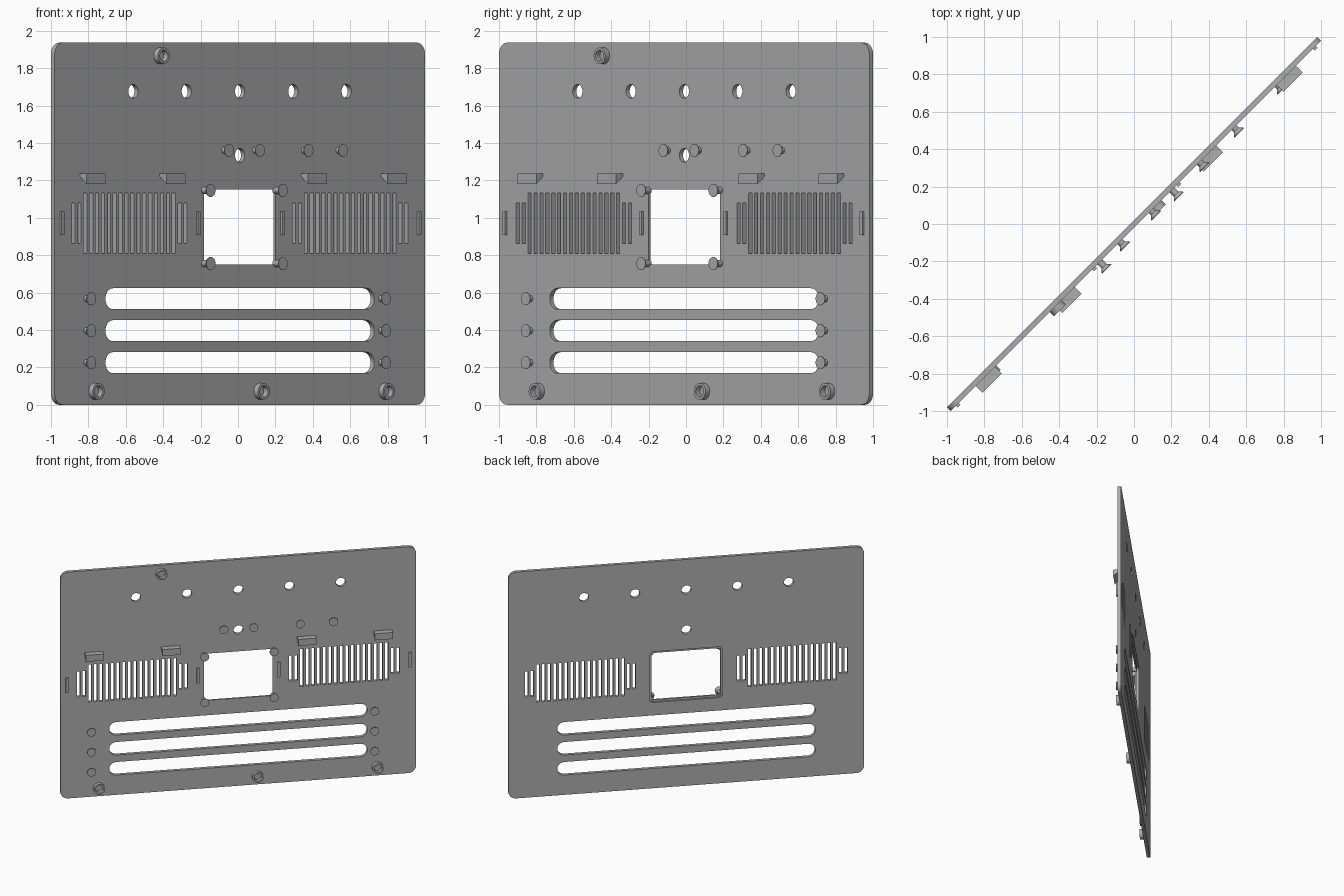
import bpy, bmesh, math

cube = bpy.data.objects.get("Cube")
if cube:
    bpy.data.objects.remove(cube, do_unlink=True)

GREY = (0.42, 0.42, 0.42, 1)
mat = bpy.data.materials.new("plain grey")
mat.use_nodes = True
mat.diffuse_color = GREY
mat.node_tree.nodes["Principled BSDF"].inputs["Base Color"].default_value = GREY

HALF = 0.014      # half the panel thickness
TURN = math.radians(45)


def outline(cx, cz, hw, hh, r=0.0, seg=8):
    """Rounded rectangle as (x, z) points, counter-clockwise."""
    if r == 0:
        return [(cx + a * hw, cz + b * hh) for a, b in ((1, 1), (-1, 1), (-1, -1), (1, -1))]
    pts = []
    for q, (a, b) in enumerate(((1, 1), (-1, 1), (-1, -1), (1, -1))):
        for i in range(seg + 1):
            t = math.pi / 2 * (q + i / seg)
            p = (cx + a * (hw - r) + r * math.cos(t), cz + b * (hh - r) + r * math.sin(t))
            if not pts or math.dist(p, pts[-1]) > 1e-5:
                pts.append(p)
    if math.dist(pts[0], pts[-1]) < 1e-5:
        pts.pop()
    return pts


def prism(bm, pts, n0, n1):
    """Extrude an (x, z) outline along the panel normal (-y)."""
    face = bm.faces.new([bm.verts.new((x, -n0, z)) for x, z in pts])
    new = bmesh.ops.extrude_face_region(bm, geom=[face])["geom"]
    verts = [v for v in new if isinstance(v, bmesh.types.BMVert)]
    bmesh.ops.translate(bm, verts=verts, vec=(0, n0 - n1, 0))


def lathe(bm, cx, cz, profile, seg=24):
    """Revolve (radius, height) points about the panel normal."""
    rings = []
    for r, n in profile:
        rings.append([bm.verts.new((cx + r * math.cos(2 * math.pi * i / seg), -n,
                                    cz + r * math.sin(2 * math.pi * i / seg)))
                      for i in range(seg)])
    for a, b in zip(rings, rings[1:]):
        for i in range(seg):
            j = (i + 1) % seg
            bm.faces.new((a[i], a[j], b[j], b[i]))
    return rings


def make(name, bm, smooth=False):
    bmesh.ops.recalc_face_normals(bm, faces=bm.faces[:])
    me = bpy.data.meshes.new(name)
    bm.to_mesh(me)
    bm.free()
    me.materials.append(mat)
    ob = bpy.data.objects.new(name, me)
    ob.rotation_euler.z = TURN
    bpy.context.collection.objects.link(ob)
    if smooth:
        smooth_shade(ob)
    return ob


def smooth_shade(ob):
    bpy.ops.object.select_all(action='DESELECT')
    ob.select_set(True)
    bpy.context.view_layer.objects.active = ob
    bpy.ops.object.shade_smooth_by_angle(angle=math.radians(30))


# Panel blank
bm = bmesh.new()
prism(bm, outline(0, 0.968, 1.4, 0.968, 0.06), -HALF, HALF)
panel = make("panel", bm)

# Openings that go straight through
bm = bmesh.new()
cuts = [outline(0, 0.95, 0.27, 0.2)]
cuts += [outline(0.403 * i, 1.676, 0.037, 0.037, 0.037) for i in range(-2, 3)]
cuts.append(outline(0, 1.334, 0.037, 0.037, 0.037))
SLOT_ROWS = (0.225, 0.396, 0.567)
cuts += [outline(0, z, 1.016, 0.056, 0.056) for z in SLOT_ROWS]
for side in (-1, 1):
    for i in range(20):
        tall = 2 <= i < 18
        cuts.append(outline(side * 0.834 + (i - 9.5) * 0.0446, 0.97, 0.012,
                            0.161 if tall else 0.109))
for c in cuts:
    prism(bm, c, -0.1, 0.1)
through_cutter = make("through_cutter", bm)

# Shallow step round the window on the back
bm = bmesh.new()
prism(bm, outline(0, 0.95, 0.286, 0.217, 0.03), -0.1, 0.0)
step_cutter = make("step_cutter", bm)

for cutter in (through_cutter, step_cutter):
    cutter.hide_render = True
    mod = panel.modifiers.new("cut", 'BOOLEAN')
    mod.operation, mod.solver, mod.object = 'DIFFERENCE', 'EXACT', cutter
bpy.context.view_layer.update()
cut_mesh = bpy.data.meshes.new_from_object(
    panel.evaluated_get(bpy.context.evaluated_depsgraph_get()))
panel.modifiers.clear()
panel.data = cut_mesh
for cutter in (through_cutter, step_cutter):
    bpy.data.objects.remove(cutter, do_unlink=True)
smooth_shade(panel)


def pins(name, places, top):
    """Flared pins with a flat head."""
    bm = bmesh.new()
    for x, z in places:
        rings = lathe(bm, x, z, [(0.018, 0.004), (0.018, top - 0.022),
                                 (0.035, top - 0.004), (0.035, top)])
        bm.faces.new(rings[0])
        bm.faces.new(rings[-1])
    make(name, bm, True)


pins("upper_pins", [(x, 1.36) for x in (-0.12, 0.115, 0.482, 0.743)], 0.053)
pins("side_pins", [(x, z) for x in (-1.161, 1.068) for z in SLOT_ROWS], 0.053)
pins("window_pins", [(x, z) for x in (-0.273, 0.273) for z in (0.755, 1.146)], 0.068)

# Hollow round bosses
bm = bmesh.new()
for x, z in ((-0.607, 1.866), (-1.099, 0.072), (0.15, 0.072), (1.095, 0.072)):
    lathe(bm, x, z, [(0.044, 0.012), (0.044, 0.047), (0.03, 0.047), (0.03, 0.012)])
make("ring_bosses", bm, True)

# Thin ribs beside the vents
bm = bmesh.new()
for x in (-1.35, -0.318, 0.318, 1.35):
    prism(bm, outline(x, 0.971, 0.011, 0.063), 0.01, 0.028)
make("vent_ribs", bm)

# Wedge clips above the vents
bm = bmesh.new()
for x in (-1.138, -0.535, 0.535, 1.138):
    side = [(0.01, 1.237), (0.065, 1.237), (0.065, 1.181), (0.01, 1.224)]
    ends = [[bm.verts.new((x + dx, -n, z)) for n, z in side] for dx in (-0.072, 0.072)]
    for e in ends:
        bm.faces.new(e)
    for i in range(4):
        j = (i + 1) % 4
        bm.faces.new((ends[0][i], ends[0][j], ends[1][j], ends[1][i]))
make("wedge_clips", bm)
